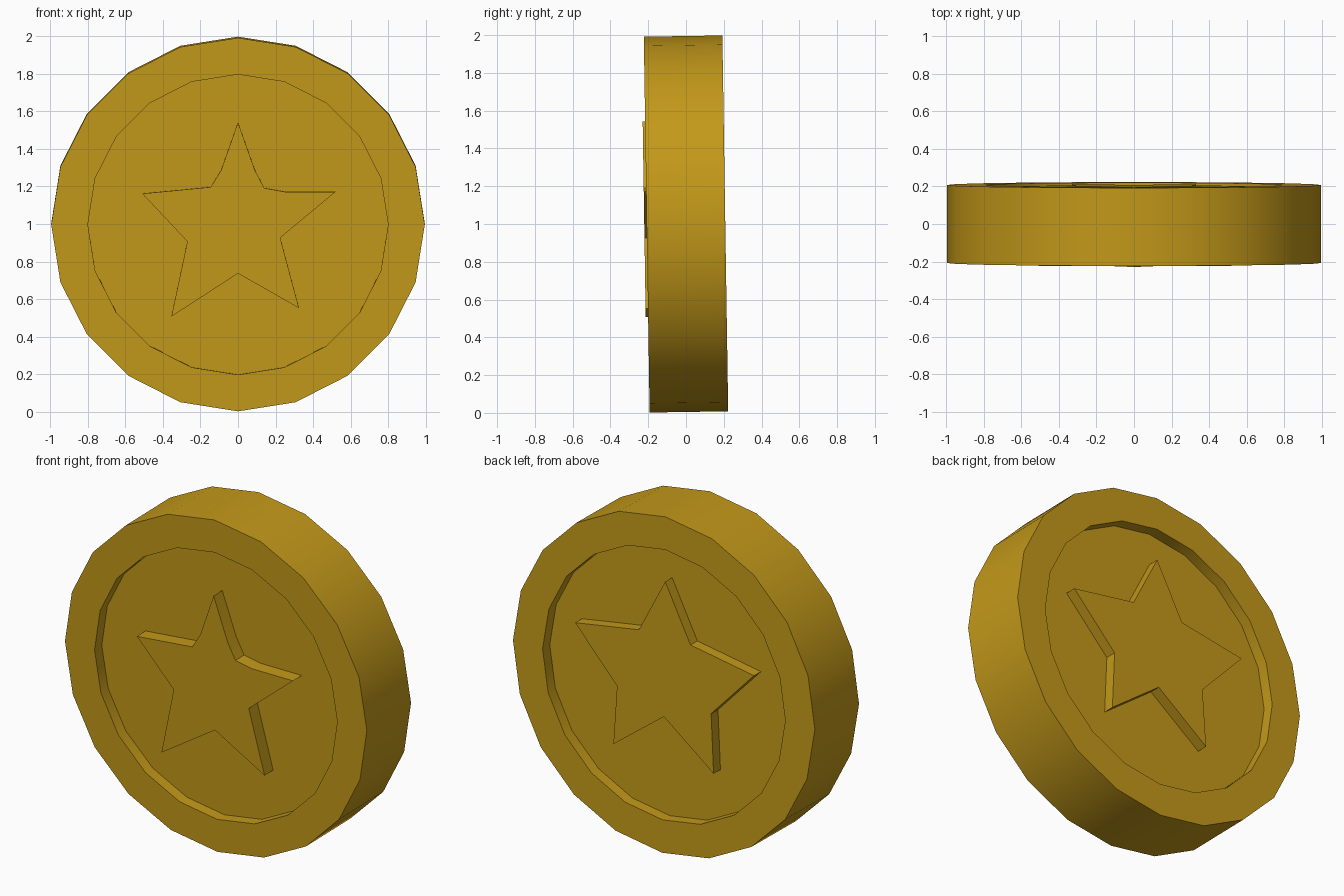
import bpy, bmesh
from math import sin, cos, pi, radians
from mathutils import Matrix

if "Cube" in bpy.data.objects:
    bpy.data.objects.remove(bpy.data.objects["Cube"])

SIDES = 20
R, RIM, HALF, FLOOR = 0.995, 0.80, 0.208, 0.14
# the coin leans very slightly forward
LEAN = Matrix.Translation((0, 0, 1)) @ Matrix.Rotation(0.0155, 4, 'X')

gold = bpy.data.materials.new("gold")
gold.diffuse_color = (0.55, 0.32, 0.01, 1)
gold.use_nodes = True
gold.node_tree.nodes["Principled BSDF"].inputs["Base Color"].default_value = gold.diffuse_color


def add_part(name, bm):
    bmesh.ops.recalc_face_normals(bm, faces=bm.faces)
    bm.transform(LEAN)
    me = bpy.data.meshes.new(name)
    bm.to_mesh(me)
    bm.free()
    me.materials.append(gold)
    ob = bpy.data.objects.new(name, me)
    bpy.context.collection.objects.link(ob)
    bpy.ops.object.select_all(action='DESELECT')
    ob.select_set(True)
    bpy.context.view_layer.objects.active = ob
    bpy.ops.object.shade_smooth_by_angle(angle=radians(25))
    return ob


# coin body: lathed rings with a recess on both sides
bm = bmesh.new()
profile = [(RIM, -FLOOR), (RIM, -HALF), (R, -HALF), (R, HALF), (RIM, HALF), (RIM, FLOOR)]
rings = [[bm.verts.new((r * sin(2 * pi * i / SIDES), y, r * cos(2 * pi * i / SIDES)))
          for i in range(SIDES)] for r, y in profile]
for a, b in zip(rings, rings[1:]):
    for i in range(SIDES):
        j = (i + 1) % SIDES
        bm.faces.new((a[i], a[j], b[j], b[i]))
bm.faces.new(rings[0])
bm.faces.new(rings[-1])
add_part("coin_body", bm)


def star(name, points, y_in, y_out):
    """Raised star: closed outline in x, z extruded along y."""
    bm = bmesh.new()
    face = bm.faces.new([bm.verts.new((x, y_in, z)) for x, z in points])
    ext = bmesh.ops.extrude_face_region(bm, geom=[face], use_keep_orig=True)
    verts = [g for g in ext["geom"] if isinstance(g, bmesh.types.BMVert)]
    bmesh.ops.translate(bm, verts=verts, vec=(0, y_out - y_in, 0))
    add_part(name, bm)


# front star: hand-cut, slightly uneven
front = [(0, .545), (.09, .29), (.14, .195), (.25, .175), (.52, .175), (.225, -.07), (.325, -.445),
         (0, -.26), (-.355, -.49), (-.27, -.09), (-.51, .165), (-.145, .20), (-.09, .29)]
star("front_star", front, -FLOOR + 0.01, -0.221)

# back star: symmetric and wider
half = [(.17, .28), (.59, .21), (.31, -.09), (.33, -.44)]
back = [(0, .61)] + half + [(0, -.19)] + [(-x, z) for x, z in reversed(half)]
star("back_star", back, FLOOR - 0.01, 0.205)
